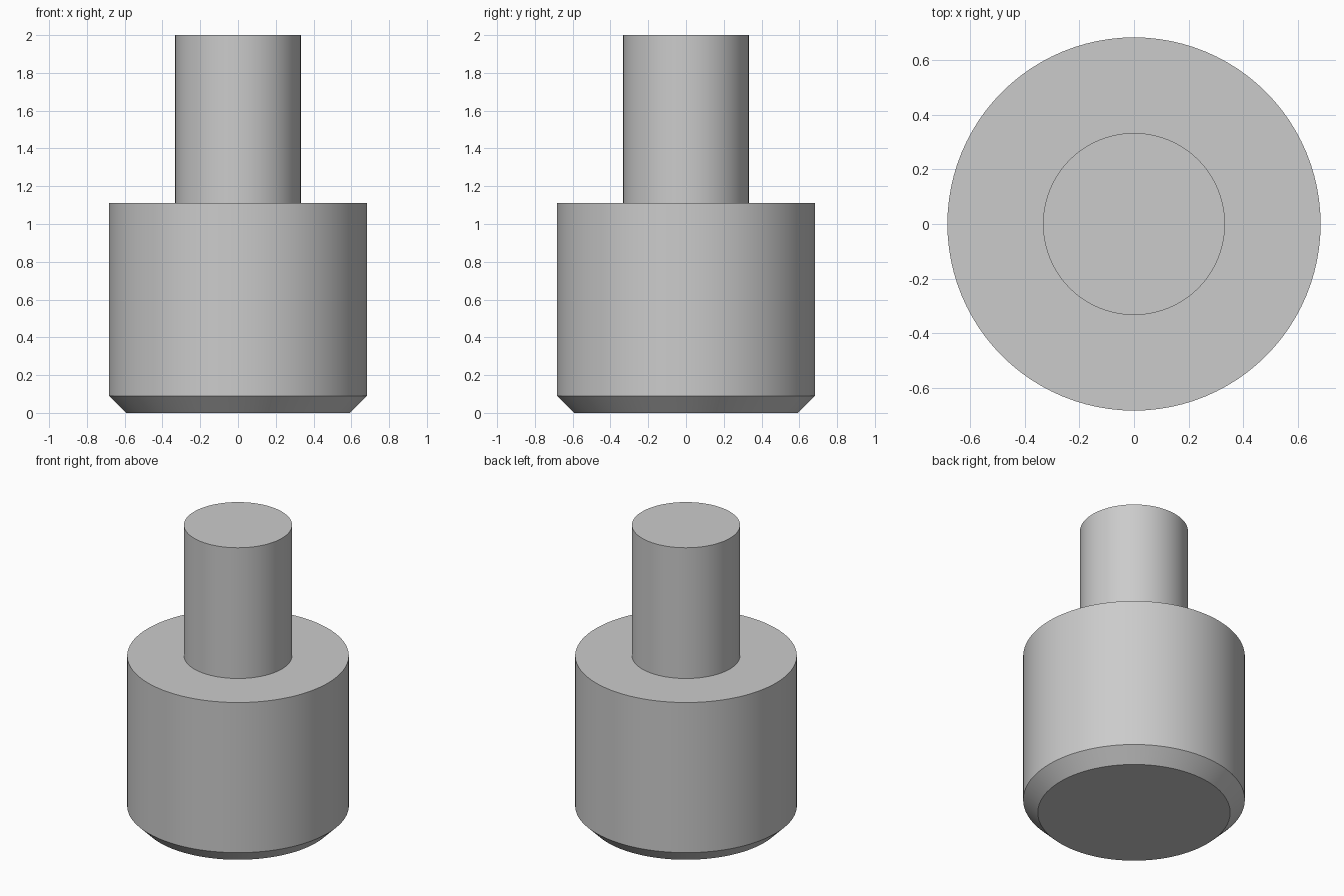
import bpy
import bmesh
import math

SEGMENTS = 96

cube = bpy.data.objects.get("Cube")
if cube:
    bpy.data.objects.remove(cube, do_unlink=True)

# Single plain grey
grey = bpy.data.materials.new("light grey")
grey.use_nodes = True
colour = (0.6, 0.6, 0.6, 1.0)
grey.diffuse_color = colour
grey.node_tree.nodes["Principled BSDF"].inputs["Base Color"].default_value = colour


def lathe(name, profile):
    """Revolve a (radius, height) profile that starts and ends on the z axis."""
    bm = bmesh.new()
    verts = [bm.verts.new((r, 0, z)) for r, z in profile]
    edges = [bm.edges.new(pair) for pair in zip(verts, verts[1:])]
    bmesh.ops.spin(bm, geom=verts + edges, axis=(0, 0, 1), cent=(0, 0, 0),
                   angle=math.tau, steps=SEGMENTS, use_duplicate=False)
    bmesh.ops.remove_doubles(bm, verts=bm.verts, dist=0.0001)
    bmesh.ops.recalc_face_normals(bm, faces=bm.faces)
    mesh = bpy.data.meshes.new(name)
    bm.to_mesh(mesh)
    bm.free()
    mesh.materials.append(grey)
    obj = bpy.data.objects.new(name, mesh)
    bpy.context.collection.objects.link(obj)
    bpy.ops.object.select_all(action="DESELECT")
    obj.select_set(True)
    bpy.context.view_layer.objects.active = obj
    bpy.ops.object.shade_smooth_by_angle(angle=math.radians(30))
    return obj


# Chamfered foot, wide body, flat shoulder and narrow stem in one turned solid
body_radius, stem_radius = 0.683, 0.333
shoulder, top, chamfer = 1.111, 2.0, 0.09
lathe("stepped_pin", [
    (0, 0),
    (body_radius - chamfer, 0),
    (body_radius, chamfer),
    (body_radius, shoulder),
    (stem_radius, shoulder),
    (stem_radius, top),
    (0, top),
])
